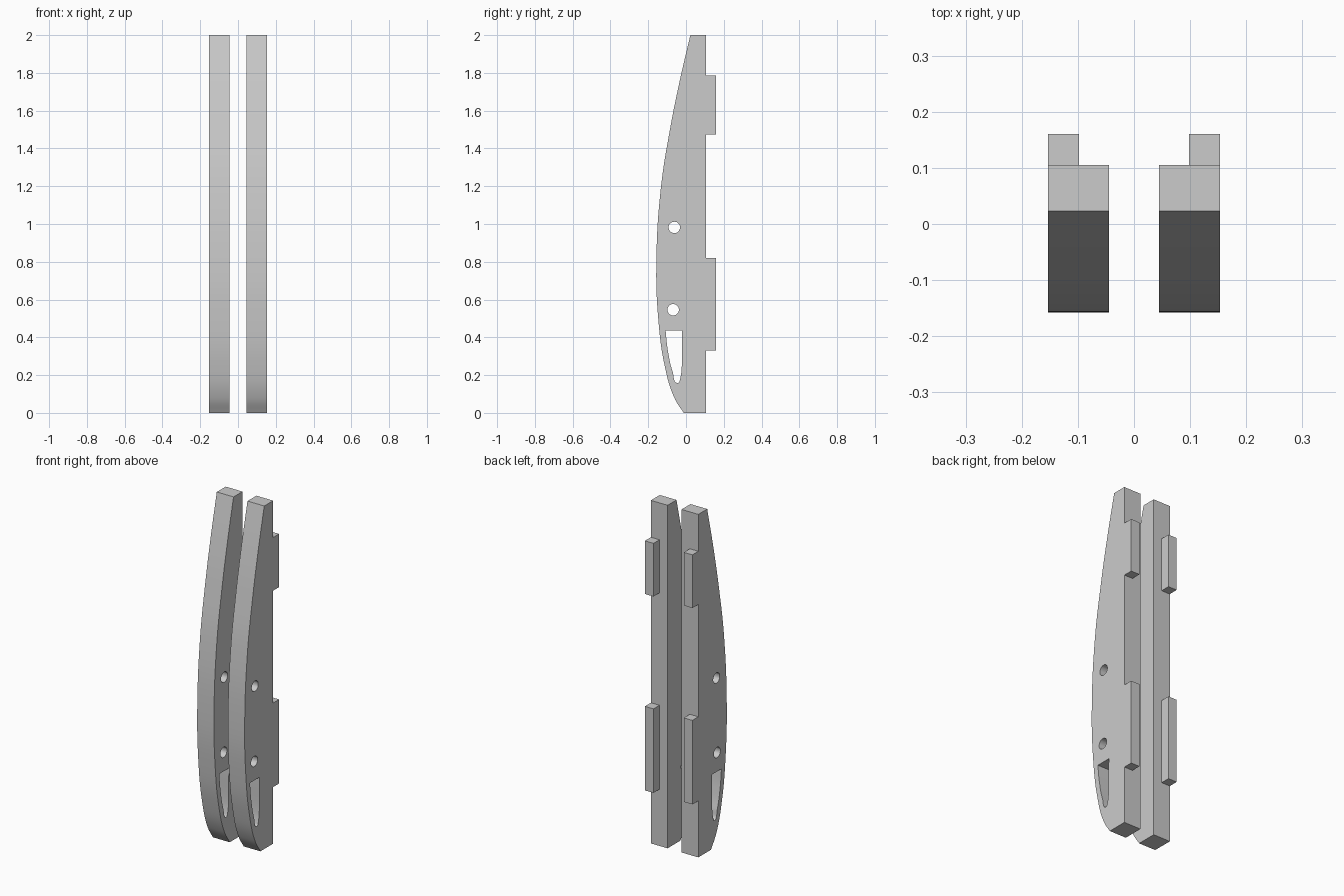
import bpy, bmesh, math
from mathutils import Matrix

cube = bpy.data.objects.get("Cube")
if cube:
    bpy.data.objects.remove(cube, do_unlink=True)

INNER, OUTER, TAB_INNER = 0.045, 0.153, 0.098
BACK, TAB_BACK = 0.105, 0.16

grey = bpy.data.materials.new("plain grey")
grey.use_nodes = True
grey.diffuse_color = (0.6, 0.6, 0.6, 1)
grey.node_tree.nodes["Principled BSDF"].inputs["Base Color"].default_value = (0.6, 0.6, 0.6, 1)


def add_loop(curve, points):
    """Closed outline; each point is (y, z, handle kind)."""
    spline = curve.splines.new("BEZIER")
    spline.bezier_points.add(len(points) - 1)
    spline.use_cyclic_u = True
    for p, (y, z, kind) in zip(spline.bezier_points, points):
        p.co = (y, z, 0)
        p.handle_left_type = p.handle_right_type = kind


def add_object(name, bm):
    mesh = bpy.data.meshes.new(name)
    bmesh.ops.recalc_face_normals(bm, faces=bm.faces)
    bm.to_mesh(mesh)
    bm.free()
    mesh.materials.clear()
    mesh.materials.append(grey)
    obj = bpy.data.objects.new(name, mesh)
    bpy.context.collection.objects.link(obj)
    return obj


# Side profile: bowed front edge, straight back, two round holes and a slot
C, S = "VECTOR", "AUTO"
curve = bpy.data.curves.new("plate_profile", "CURVE")
curve.dimensions = "2D"
curve.fill_mode = "BOTH"
curve.resolution_u = 8
curve.extrude = (OUTER - INNER) / 2
add_loop(curve, [(0.023, 2, C), (-0.035, 1.75, S), (-0.085, 1.5, S), (-0.132, 1.2, S),
                 (-0.157, 0.8, S), (-0.147, 0.5, S), (-0.113, 0.25, S),
                 (-0.062, 0.08, S), (-0.012, 0, C), (BACK, 0, C), (BACK, 2, C)])
for y, z in ((-0.062, 0.982), (-0.068, 0.546)):
    ring = [(y + 0.03 * math.cos(a), z + 0.03 * math.sin(a), S)
            for a in (i * math.pi / 4 for i in range(8))]
    add_loop(curve, ring)
add_loop(curve, [(-0.108, 0.435, C), (-0.096, 0.33, S), (-0.07, 0.215, S), (-0.045, 0.158, S),
                 (-0.031, 0.18, S), (-0.02, 0.435, C)])

profile = bpy.data.objects.new("plate_profile", curve)
bpy.context.collection.objects.link(profile)
plate_mesh = bpy.data.meshes.new_from_object(
    profile.evaluated_get(bpy.context.evaluated_depsgraph_get()))
bpy.data.objects.remove(profile, do_unlink=True)

# Profile axes to the upright side plane
upright = Matrix(((0, 0, 1, 0), (1, 0, 0, 0), (0, 1, 0, 0), (0, 0, 0, 1)))

for side, sign in (("left", 1), ("right", -1)):
    # Plate
    bm = bmesh.new()
    bm.from_mesh(plate_mesh)
    bmesh.ops.remove_doubles(bm, verts=bm.verts, dist=0.0001)
    shift = Matrix.Translation((sign * (INNER + OUTER) / 2, 0, 0))
    bmesh.ops.transform(bm, matrix=shift @ upright, verts=bm.verts)
    plate = add_object(side + "_plate", bm)
    bpy.ops.object.select_all(action="DESELECT")
    plate.select_set(True)
    bpy.context.view_layer.objects.active = plate
    bpy.ops.object.shade_smooth_by_angle(angle=math.radians(30))

    # Half-thickness tabs on the outer back edge
    for level, low, high in (("lower", 0.33, 0.82), ("upper", 1.475, 1.785)):
        bm = bmesh.new()
        size = (OUTER - TAB_INNER, TAB_BACK - BACK, high - low)
        middle = (sign * (OUTER + TAB_INNER) / 2, (BACK + TAB_BACK) / 2, (low + high) / 2)
        bmesh.ops.create_cube(bm, size=1, matrix=Matrix.Translation(middle)
                              @ Matrix.Diagonal((*size, 1)))
        add_object(f"{side}_{level}_tab", bm)

bpy.data.meshes.remove(plate_mesh)
